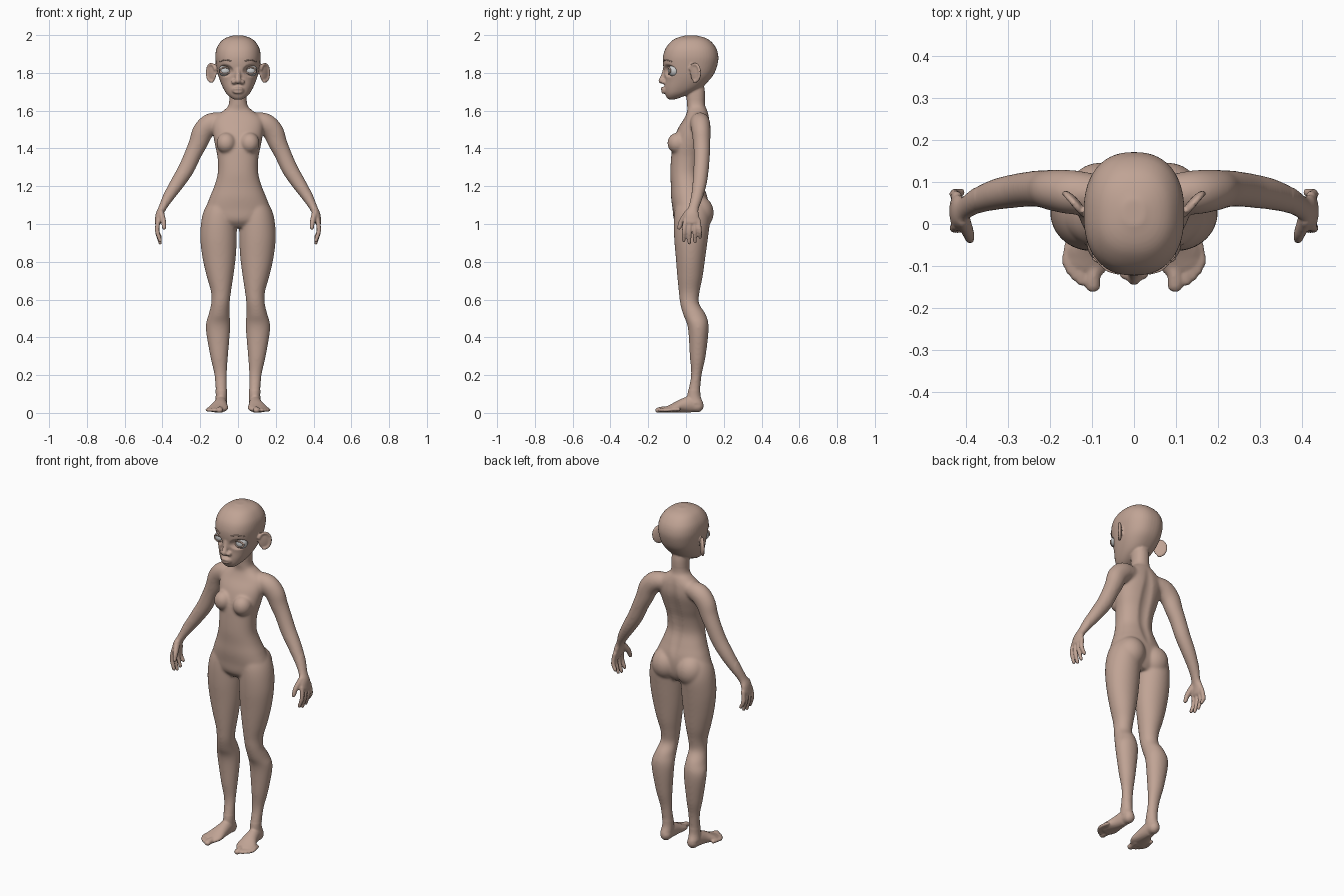
import bpy, bmesh
from math import sin, cos, pi, radians, sqrt
from mathutils import Vector, Matrix


def tube(bm, pts, ref=(0, 1, 0), flat=False, cap=True, n=24, e=2.0, sub=5, both=True):
    """Loft smooth elliptical rings through (x, y, z, ru, rv) points."""
    P = [Vector(p) for p in pts]
    P = [2 * P[0] - P[1]] + P + [2 * P[-1] - P[-2]]
    S = []
    for i in range(1, len(P) - 2):
        a, b, c, d = P[i - 1:i + 3]
        for k in range(sub):
            t = k / sub
            S.append(0.5 * (2 * b + (c - a) * t + (2 * a - 5 * b + 4 * c - d) * t * t
                            + (3 * b - a - 3 * c + d) * t ** 3))
    S.append(P[-2])
    R = []
    for i, q in enumerate(S):
        t = Vector(S[min(i + 1, len(S) - 1)][:3]) - Vector(S[max(i - 1, 0)][:3])
        t = Vector((0, 0, 1)) if flat else t.normalized()
        R.append((Vector(q[:3]), t, q[3], q[4]))
    if cap:
        def dome(ring, sgn):
            c, t, u, v = ring
            return [(c + sgn * t * min(u, v) * sin(radians(a)), t, u * cos(radians(a)), v * cos(radians(a)))
                    for a in (25, 50, 70, 84)]
        R = dome(R[0], -1)[::-1] + R + dome(R[-1], 1)
    for s in ((1, -1) if both else (1,)):
        loops = []
        for c, t, ru, rv in R:
            v = Vector(ref)
            v = (v - t * v.dot(t)).normalized()
            u = v.cross(t)
            loop = []
            for k in range(n):
                ca, sa = cos(2 * pi * k / n), sin(2 * pi * k / n)
                x = abs(ca) ** (2 / e) * (1 if ca > 0 else -1)
                y = abs(sa) ** (2 / e) * (1 if sa > 0 else -1)
                p = c + u * ru * x + v * rv * y
                loop.append(bm.verts.new((p.x * s, p.y, p.z)))
            loops.append(loop)
        for A, B in zip(loops, loops[1:]):
            for k in range(n):
                bm.faces.new((A[k], A[(k + 1) % n], B[(k + 1) % n], B[k]))
        bm.faces.new(loops[0])
        bm.faces.new(loops[-1])


def blob(bm, c, r, rz=0, both=True):
    for s in ((1, -1) if both else (1,)):
        m = (Matrix.Diagonal((s, 1, 1, 1)) @ Matrix.Translation(c)
             @ Matrix.Rotation(rz, 4, 'Z') @ Matrix.Diagonal((*r, 1)))
        bmesh.ops.create_uvsphere(bm, u_segments=28, v_segments=18, radius=1, matrix=m)


def make(bm, name, material):
    bmesh.ops.recalc_face_normals(bm, faces=bm.faces)
    me = bpy.data.meshes.new(name)
    bm.to_mesh(me)
    bm.free()
    me.materials.append(material)
    me.shade_smooth()
    ob = bpy.data.objects.new(name, me)
    bpy.context.collection.objects.link(ob)
    return ob


def mat(name, c):
    m = bpy.data.materials.new(name)
    m.diffuse_color = (*c, 1)
    return m


skin = mat("skin", (0.53, 0.37, 0.30))
white = mat("eye_white", (0.8, 0.8, 0.8))
bm = bmesh.new()

# torso and neck
torso = [(.98, .03, .08, .06), (1.02, .025, .145, .088), (1.08, .025, .168, .096), (1.14, .018, .15, .097),
         (1.2, .008, .126, .088), (1.27, -.003, .107, .08), (1.35, .003, .108, .082), (1.42, .017, .122, .088),
         (1.5, .04, .135, .085), (1.56, .057, .13, .066), (1.6, .06, .078, .053), (1.63, .053, .05, .048),
         (1.7, .05, .046, .05), (1.76, .04, .046, .05)]
tube(bm, [(0, y, z, a, b) for z, y, a, b in torso], flat=True, cap=False, n=48, e=2.2, both=False)
blob(bm, (.062, -.045, 1.428), (.052, .054, .056))
blob(bm, (.08, .066, 1.06), (.082, .081, .09))

# legs
leg = [(.05, .09, .05, .032, .042), (.1, .088, .042, .03, .034), (.2, .092, .055, .033, .028),
       (.3, .1, .062, .047, .042), (.45, .106, .065, .065, .055), (.52, .1, .045, .056, .06),
       (.58, .093, .019, .049, .05), (.64, .09, .017, .053, .055), (.72, .095, .021, .07, .067),
       (.82, .1, .024, .088, .078), (.93, .103, .027, .097, .09), (1.03, .1, .032, .092, .096),
       (1.1, .09, .032, .077, .086), (1.15, .075, .03, .05, .06)]
tube(bm, [(x, y, z, a, b) for z, x, y, a, b in leg], flat=True, cap=False, n=36)

# feet and toes
tube(bm, [(.088, .062, .036, .031, .034), (.09, .03, .046, .032, .044), (.095, -.02, .038, .04, .036),
          (.105, -.07, .025, .054, .023), (.113, -.1, .018, .048, .016)], ref=(0, 0, 1))
for x, y, r in ((.098, -.148, .018), (.125, -.138, .012), (.14, -.127, .011), (.152, -.113, .011), (.161, -.098, .01)):
    tube(bm, [(x - .008, y + .06, .018, r, r), (x, y + .02, .017, r, r * .9), (x, y, .014, r, r * .8)],
         ref=(0, 0, 1), n=14)

# arms and palms
tube(bm, [(.07, .07, 1.545, .045, .045), (.14, .075, 1.532, .056, .053), (.185, .08, 1.49, .056, .05),
          (.21, .083, 1.43, .05, .046), (.238, .084, 1.37, .045, .043), (.275, .08, 1.29, .043, .041),
          (.322, .072, 1.215, .038, .038), (.367, .058, 1.145, .03, .032), (.4, .04, 1.085, .021, .027),
          (.416, .032, 1.05, .02, .038), (.424, .03, 1.01, .017, .044)])
# fingers and thumbs
for y, tip in ((-.004, .912), (.02, .9), (.044, .907), (.066, .93)):
    out = (y - .03) * .25
    tube(bm, [(.422, y, 1.02, .012, .012), (.428, y + out * .7, .965, .012, .0115),
              (.412, y + out, tip, .0095, .0095)], n=14)
tube(bm, [(.408, .012, 1.06, .017, .02), (.395, -.022, 1.015, .014, .015), (.391, -.036, .98, .011, .011)], n=14)

# head
head = [(1.66, -.075, .022, .018), (1.67, -.065, .04, .037), (1.69, -.045, .061, .066), (1.72, -.018, .079, .097),
        (1.76, .005, .096, .117), (1.8, .018, .108, .133), (1.85, .023, .117, .145), (1.89, .025, .12, .146),
        (1.93, .026, .113, .134), (1.965, .027, .092, .107), (1.985, .027, .065, .076), (1.998, .027, .025, .03)]
tube(bm, [(0, y, z, a, b) for z, y, a, b in head], flat=True, cap=False, n=48, e=2.35, both=False)
blob(bm, (0, -.083, 1.679), (.03, .022, .02), both=False)
# nose
tube(bm, [(0, -.108, 1.83, .013, .012), (0, -.118, 1.785, .014, .014), (0, -.13, 1.758, .016, .016)], both=False)
blob(bm, (.021, -.117, 1.752), (.014, .016, .012))
# lips
for z, y, r in ((1.716, -.123, .008), (1.7, -.119, .009)):
    tube(bm, [(-.034, -.102, 1.708, .004, .004), (-.014, y, z, r, r), (.014, y, z, r, r),
              (.034, -.102, 1.708, .004, .004)], both=False, n=14)
# ears
ear = Vector((.138, .05, 1.8))
d = Vector((.66, .75, 0))
blob(bm, ear, (.009, .036, .05), radians(-41))
rim = []
for k in range(9):
    a = radians(-100 + k * 32)
    rim.append((*(ear + d * .034 * cos(a) + Vector((.003, -.003, .046 * sin(a)))), .008, .008))
tube(bm, rim, ref=(.75, -.66, 0), n=12)

# fuse all parts into one skin
body = make(bm, "body", skin)
m = body.modifiers.new("fuse", 'REMESH')
m.mode = 'VOXEL'
m.voxel_size = .0055
fused = bpy.data.meshes.new_from_object(body.evaluated_get(bpy.context.evaluated_depsgraph_get()))
body.modifiers.clear()
body.data = fused
if not fused.materials:
    fused.materials.append(skin)

# eye sockets, mouth corners and spine groove pressed into the skin
dents = [((.068, -.095, 1.812), (.046, .06, .032), .03), ((0, .11, 1.36), (.035, .07, .24), -.012)]
group = body.vertex_groups.new(name="blend")
soft = []
for v in fused.vertices:
    x, y, z = abs(v.co.x), v.co.y, v.co.z
    for c, r, push in dents:
        q = ((x - c[0]) / r[0]) ** 2 + ((y - c[1]) / r[1]) ** 2 + ((z - c[2]) / r[2]) ** 2
        if q < 1:
            v.co.y += push * (1 - q) ** .8
    if .12 < z < 1.66 and x < .38:
        soft.append(v.index)
group.add(soft, 1, 'REPLACE')
for name, count, vg in (("soften", 2, ""), ("blend", 22, "blend")):
    m = body.modifiers.new(name, 'SMOOTH')
    m.factor, m.iterations, m.vertex_group = .5, count, vg
fused.shade_smooth()

# eyes
bm = bmesh.new()
eye = Vector((.068, -.062, 1.812))
blob(bm, eye, (.033, .033, .033))
make(bm, "eyes", white)

# eyelids and eyebrows
bm = bmesh.new()
lid = []
for k in range(14):
    a = 2 * pi * k / 13
    x, z = .027 * cos(a), .017 * sin(a)
    lid.append((*(eye + Vector((x, -sqrt(.034 ** 2 - x * x - z * z), z))), .0045, .0045))
tube(bm, lid, n=10, sub=3, cap=False)
make(bm, "eyelids", skin)
bm = bmesh.new()
tube(bm, [(.036, -.117, 1.862, .003, .004), (.066, -.107, 1.869, .003, .004), (.097, -.075, 1.86, .002, .003)], n=10)
make(bm, "eyebrows", skin)
